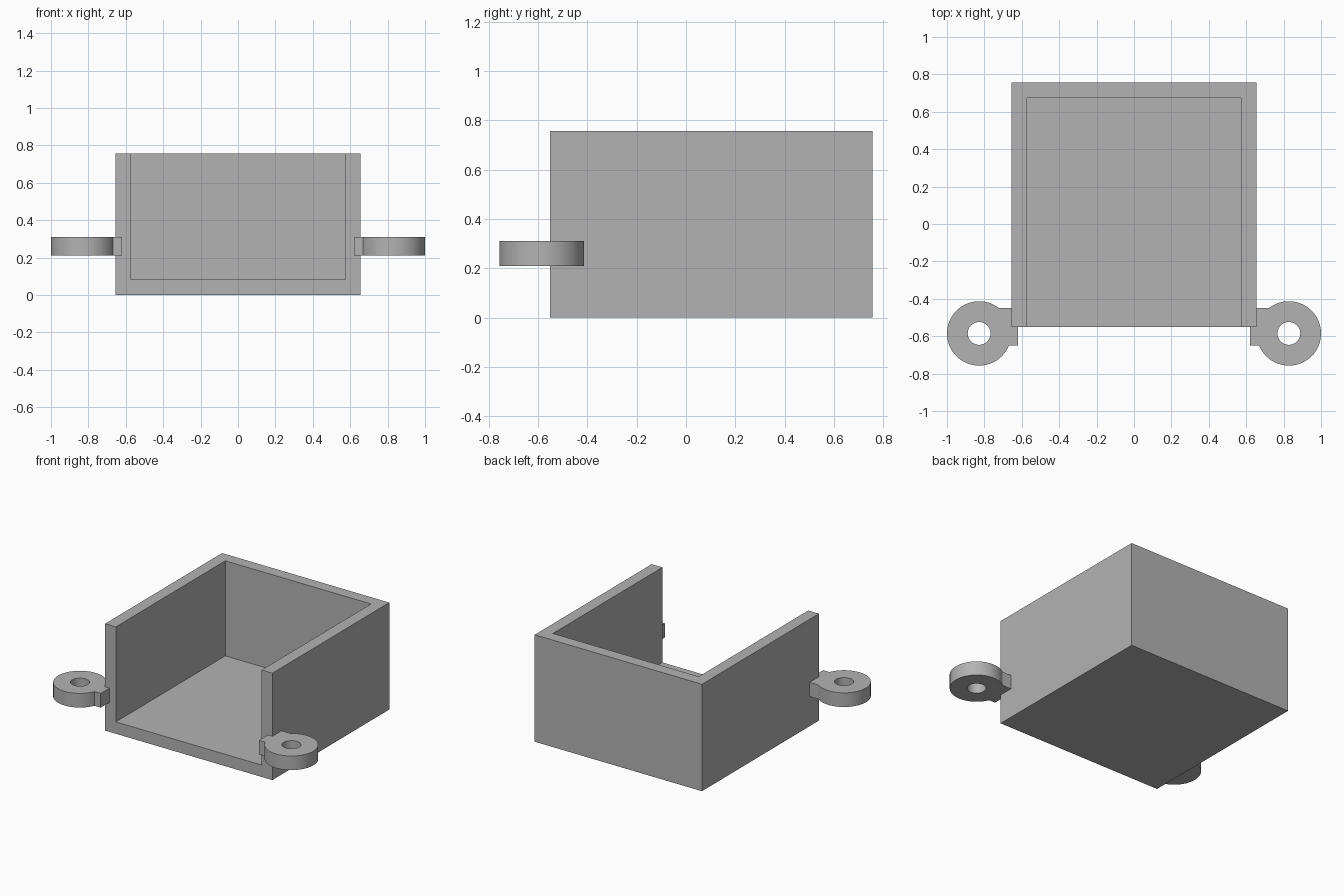
import bpy
import math

cube = bpy.data.objects.get("Cube")
if cube:
    bpy.data.objects.remove(cube, do_unlink=True)

grey = bpy.data.materials.new("plain grey")
grey.use_nodes = True
grey.diffuse_color = (0.45, 0.45, 0.45, 1)
grey.node_tree.nodes["Principled BSDF"].inputs["Base Color"].default_value = grey.diffuse_color


def block(name, low, high):
    """Axis-aligned box between two corners."""
    bpy.ops.mesh.primitive_cube_add(size=1, location=[(a + b) / 2 for a, b in zip(low, high)])
    obj = bpy.context.object
    obj.name = name
    obj.scale = [b - a for a, b in zip(low, high)]
    bpy.ops.object.transform_apply(location=True, rotation=False, scale=True)
    obj.data.materials.append(grey)
    return obj


# Open tray: a solid block hollowed from the top and front
WALL, HALF, FRONT, BACK, HEIGHT = 0.084, 0.655, -0.551, 0.757, 0.757
tray = block("tray", (-HALF, FRONT, 0), (HALF, BACK, HEIGHT))
cutter = block("tray_cutter", (WALL - HALF, FRONT - 1, WALL), (HALF - WALL, BACK - WALL, HEIGHT + 1))
cutter.hide_render = True
cut = tray.modifiers.new("hollow", 'BOOLEAN')
cut.operation = 'DIFFERENCE'
cut.solver = 'EXACT'
cut.object = cutter
bpy.context.view_layer.objects.active = tray
bpy.ops.object.modifier_apply(modifier=cut.name)
bpy.data.objects.remove(cutter, do_unlink=True)

# Mounting ears: a round eyelet with a short tab reaching into the side wall
RADIUS, HOLE, CENTRE_X, CENTRE_Y = 0.172, 0.061, 0.828, -0.585
TAB_BACK, TAB_FRONT, TAB_END = 0.137, -0.065, -0.208


def arc(radius, start, end, steps):
    angles = [start + (end - start) * i / steps for i in range(steps + 1)]
    return [(radius * math.cos(a), radius * math.sin(a)) for a in angles]


def mounting_ear(name, side):
    start = math.asin(TAB_FRONT / RADIUS)
    end = math.asin(TAB_BACK / RADIUS)
    outline = arc(RADIUS, -math.pi - start, math.pi - end, 64)
    outline += [(TAB_END, TAB_BACK), (TAB_END, TAB_FRONT)]
    hole = arc(HOLE, 0, math.tau, 48)[:-1]

    curve = bpy.data.curves.new(name, 'CURVE')
    curve.dimensions = '2D'
    curve.fill_mode = 'BOTH'
    curve.extrude = 0.05
    for points in (outline, hole):
        spline = curve.splines.new('POLY')
        spline.points.add(len(points) - 1)
        for point, (x, y) in zip(spline.points, points):
            point.co = (side * x, y, 0, 1)
        spline.use_cyclic_u = True
    ear = bpy.data.objects.new(name, curve)
    bpy.context.collection.objects.link(ear)
    ear.location = (side * CENTRE_X, CENTRE_Y, 0.26)

    bpy.ops.object.select_all(action='DESELECT')
    ear.select_set(True)
    bpy.context.view_layer.objects.active = ear
    bpy.ops.object.convert(target='MESH')
    ear = bpy.context.object
    bpy.ops.object.mode_set(mode='EDIT')
    bpy.ops.mesh.select_all(action='SELECT')
    bpy.ops.mesh.remove_doubles(threshold=0.0001)
    bpy.ops.mesh.normals_make_consistent(inside=False)
    bpy.ops.object.mode_set(mode='OBJECT')
    ear.data.materials.clear()
    ear.data.materials.append(grey)
    bpy.ops.object.shade_smooth_by_angle(angle=math.radians(30))


mounting_ear("left_mounting_ear", 1)
mounting_ear("right_mounting_ear", -1)
